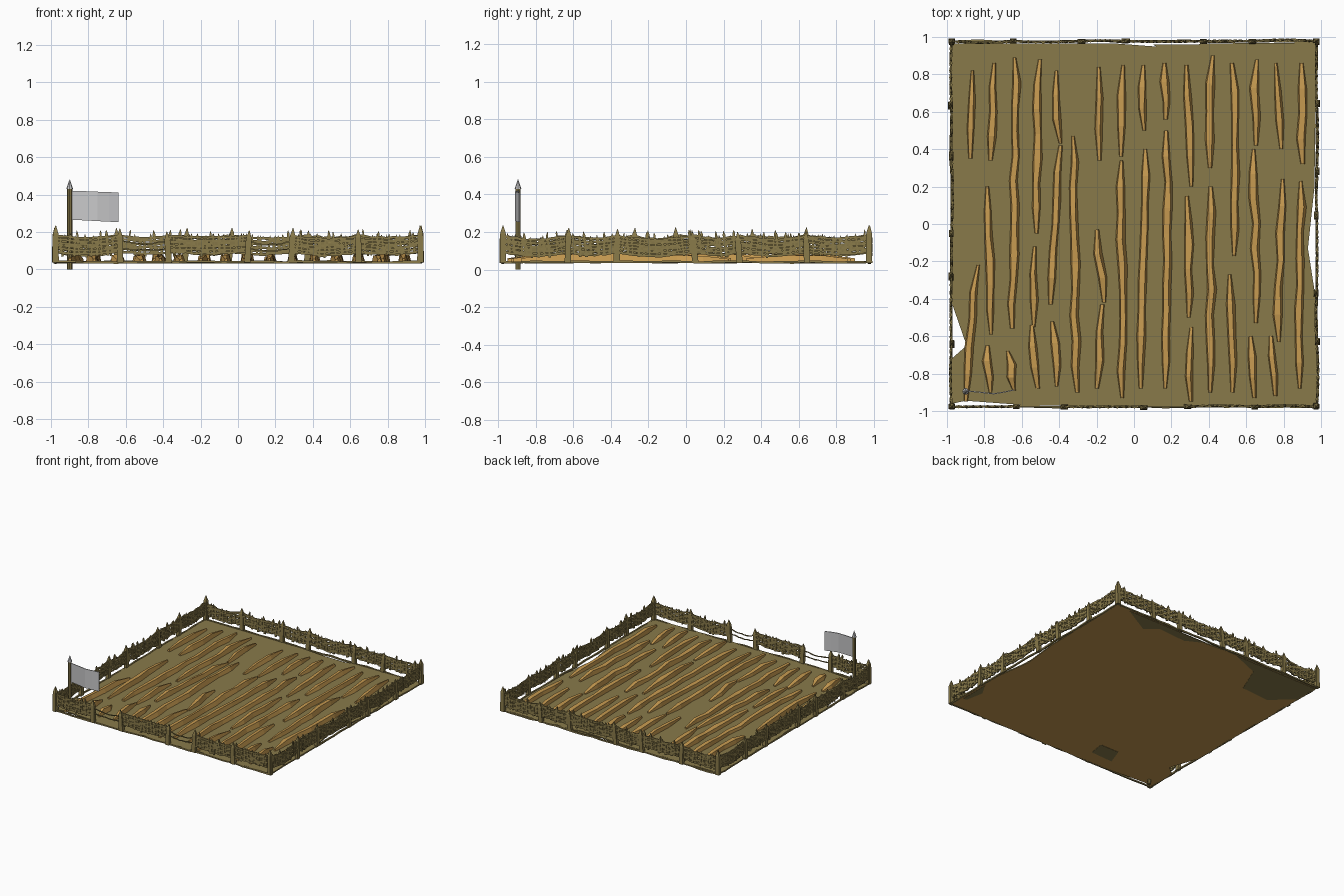
import bpy, bmesh, math, random
from mathutils import Vector, Matrix

if "Cube" in bpy.data.objects:
    bpy.data.objects.remove(bpy.data.objects["Cube"])

random.seed(7)
R = random.uniform


def material(name, c):
    m = bpy.data.materials.new(name)
    m.diffuse_color = (*c, 1)
    m.use_nodes = True
    m.node_tree.nodes["Principled BSDF"].inputs["Base Color"].default_value = m.diffuse_color
    return m


OLIVE = material("olive_wood_and_earth", (0.25, 0.195, 0.068))
TAN = material("tan_soil", (0.56, 0.32, 0.08))
GREY = material("grey_cloth", (0.58, 0.58, 0.59))


def finish(bm, name, mats):
    bmesh.ops.recalc_face_normals(bm, faces=bm.faces)
    me = bpy.data.meshes.new(name)
    bm.to_mesh(me)
    bm.free()
    for m in mats:
        me.materials.append(m)
    ob = bpy.data.objects.new(name, me)
    bpy.context.collection.objects.link(ob)
    return ob


def loft(bm, rings):
    """Skin a list of equal-sized point rings and cap both ends."""
    vs = [[bm.verts.new(p) for p in r] for r in rings]
    n = len(vs[0])
    for a, b in zip(vs, vs[1:]):
        for i in range(n):
            j = (i + 1) % n
            bm.faces.new((a[i], a[j], b[j], b[i]))
    bm.faces.new(vs[0][::-1])
    bm.faces.new(vs[-1])


def prism(bm, outline, z0, z1):
    loft(bm, [[Vector((x, y, z0)) for x, y in outline],
              [Vector((x, y, z1)) for x, y in outline]])


# ground slab with broken edges; underside shows the soil colour
outline = [(-0.97, -0.96), (-0.9, -0.945), (-0.56, -0.97), (0, -0.975), (0.975, -0.97),
           (0.975, -0.42), (0.93, -0.13), (0.965, 0.2), (0.975, 0.97), (0.36, 0.965),
           (0.3, 0.945), (0.1, 0.95), (-0.1, 0.965), (-0.975, 0.965),
           (-0.975, -0.42), (-0.895, -0.65), (-0.975, -0.72)]
bm = bmesh.new()
prism(bm, outline, 0.034, 0.043)
bmesh.ops.recalc_face_normals(bm, faces=bm.faces)
for f in bm.faces:
    f.material_index = 1 if f.normal.z < -0.5 else 0
finish(bm, "ground", [OLIVE, TAN])

# dark earth patches on the underside
bm = bmesh.new()
for pts in ([(-0.97, 0.96), (-0.2, 0.96), (-0.45, 0.86), (-0.55, 0.62), (-0.8, 0.6), (-0.97, 0.75)],
            [(0.85, 0.96), (0.1, 0.96), (0.25, 0.88), (0.5, 0.9), (0.6, 0.82)],
            [(-0.28, -0.72), (-0.45, -0.72), (-0.5, -0.86), (-0.3, -0.85)],
            [(0.96, -0.6), (0.9, -0.7), (0.93, -0.85), (0.96, -0.85)]):
    prism(bm, pts, 0.032, 0.036)
finish(bm, "underside_patches", [OLIVE])

# furrow ridges: x at top end, x at bottom end, top y, bottom y
rows = [(-.86, -.87, .82, .35), (-.84, -.9, -.22, -.95), (-.755, -.76, .86, .34),
        (-.78, -.76, .2, -.59), (-.79, -.76, -.65, -.9), (-.63, -.65, .89, -.56),
        (-.67, -.64, -.68, -.89), (-.51, -.52, .88, -.05), (-.53, -.54, -.12, -.55),
        (-.55, -.52, -.54, -.88), (-.42, -.4, .82, .43), (-.4, -.44, .42, -.43),
        (-.43, -.41, -.52, -.87), (-.32, -.31, .47, -.9), (-.185, -.18, .84, .34),
        (-.2, -.16, -.03, -.42), (-.17, -.19, -.43, -.88), (-.06, -.07, .85, .36),
        (-.07, -.06, .34, -.93), (.045, .05, .85, .5), (.06, .04, .4, -.88),
        (.165, .17, .86, .56), (.18, .17, .5, -.88), (.285, .3, .85, .2),
        (.28, .3, .15, -.5), (.3, .3, -.55, -.95), (.415, .4, .9, .3),
        (.41, .41, .2, -.9), (.53, .54, .86, -.17), (.52, .53, -.27, -.9),
        (.65, .65, .88, .42), (.64, .66, .4, -.53), (.63, .64, -.6, -.93),
        (.765, .78, .86, .4), (.79, .77, .24, -.63), (.89, .9, .86, .32),
        (.9, .88, .23, -.88)]
bm = bmesh.new()
for xa, xb, ya, yb in rows + [(.74, .75, -.6, -.92)]:
    n = max(3, int((ya - yb) / 0.13))
    rings = []
    for i in range(n + 1):
        t = i / n
        end = 0.45 if i in (0, n) else 1
        x = xa + (xb - xa) * t + R(-.008, .008)
        y = ya + (yb - ya) * t
        w, h = R(.02, .028) * end, 0.043 + R(.028, .04) * end
        k = R(.3, .65)
        rings.append([Vector((x - w, y, .037)), Vector((x + w, y, .037)),
                      Vector((x + w * k, y, h)), Vector((x - w * .7, y, h - R(0, .008)))])
    loft(bm, rings)
finish(bm, "soil_ridges", [TAN])


# wattle fence pieces, made in a side's own frame: t along, d depth, z up
def stake(bm, t, d, z0, z1, w, thick, lean=0.0):
    rings = []
    for z, s in ((z0, 1), (z1 - w * 1.3, .9), (z1, .08)):
        c = t + lean * (z - z0)
        rings.append([Vector((c + a * w * s / 2, d + b * thick * s / 2, z))
                      for a, b in ((-1, -1), (1, -1), (1, 1), (-1, 1))])
    loft(bm, rings)


def strand(bm, ta, tb, zf, df, h, thick, n=9):
    rings = []
    for i in range(n + 1):
        t = ta + (tb - ta) * i / n
        z, d = zf(i / n) + R(-.004, .004), df(i)
        s = h * R(.75, 1.2) / 2
        rings.append([Vector((t, d + b * thick / 2, z + a * s))
                      for a, b in ((-1, -1), (-1, 1), (1, 1), (1, -1))])
    loft(bm, rings)


posts = [-.975, -.63, -.37, .05, .285, .645, .975]
for k, side in enumerate(("front", "right", "back", "left")):
    bm = bmesh.new()
    for i, p in enumerate(posts):
        corner = i in (0, 6)
        stake(bm, p, R(-.004, .004), .036, .235 if corner else R(.2, .225),
              .034, .026, 0 if corner else R(-.12, .12))
    for i, (a, b) in enumerate(zip(posts, posts[1:])):
        sparse = k == 0 and i in (1, 3)
        bow, sag = R(-.008, .008), R(.008, .022)

        def dip(u, sag=sag):
            return -sag * math.sin(math.pi * u)

        if sparse:                      # broken panel: only thin twigs left
            for z in (.115, .15):
                strand(bm, a, b, lambda u: z + dip(u), lambda j: 0, .007, .006)
            continue
        for s in range(6):              # woven strands
            z0 = .095 + s * .0165
            strand(bm, a, b, lambda u: z0 + dip(u),
                   lambda j: bow * math.sin(math.pi * j / 9) + (.004 if (j + s) % 2 else -.004),
                   .0145, .009)
        n = int((b - a) / .03)
        for j in range(1, n):           # uprights with ragged pointed tops
            u = j / n
            top = .19 + dip(u) + random.choice((-.01, 0, .005, .01, .028))
            stake(bm, a + (b - a) * u + R(-.006, .006), bow * math.sin(math.pi * u),
                  .084 + R(-.012, .012) + dip(u) * .6, top, R(.009, .018), .014, R(-.15, .15))
    # thin sill along the ground edge
    strand(bm, -.975, .975, lambda u: .04, lambda j: R(-.003, .003), .012, .012, 24)
    bm.transform(Matrix.Rotation(k * math.pi / 2, 4, 'Z') @ Matrix.Translation((0, -.977, 0)))
    finish(bm, side + "_fence", [OLIVE])


# flag pole, tip and cloth
def cone(name, r1, r2, z0, z1, mat):
    bm = bmesh.new()
    bmesh.ops.create_cone(bm, cap_ends=True, segments=8, radius1=r1, radius2=r2, depth=z1 - z0)
    bm.transform(Matrix.Translation((-.9, -.895, (z0 + z1) / 2)))
    finish(bm, name, [mat])


cone("flag_pole", .014, .014, 0, .435, OLIVE)
cone("pole_tip", .018, .001, .43, .48, GREY)
bm = bmesh.new()
loft(bm, [[Vector((x, y - .003, z0)), Vector((x, y + .003, z0)),
           Vector((x, y + .003, z1)), Vector((x, y - .003, z1))]
          for x, y, z0, z1 in ((-.89, -.893, .265, .42), (-.82, -.9, .262, .418),
                               (-.75, -.908, .258, .415), (-.69, -.898, .255, .413),
                               (-.64, -.887, .252, .41))])
finish(bm, "flag_cloth", [GREY])
